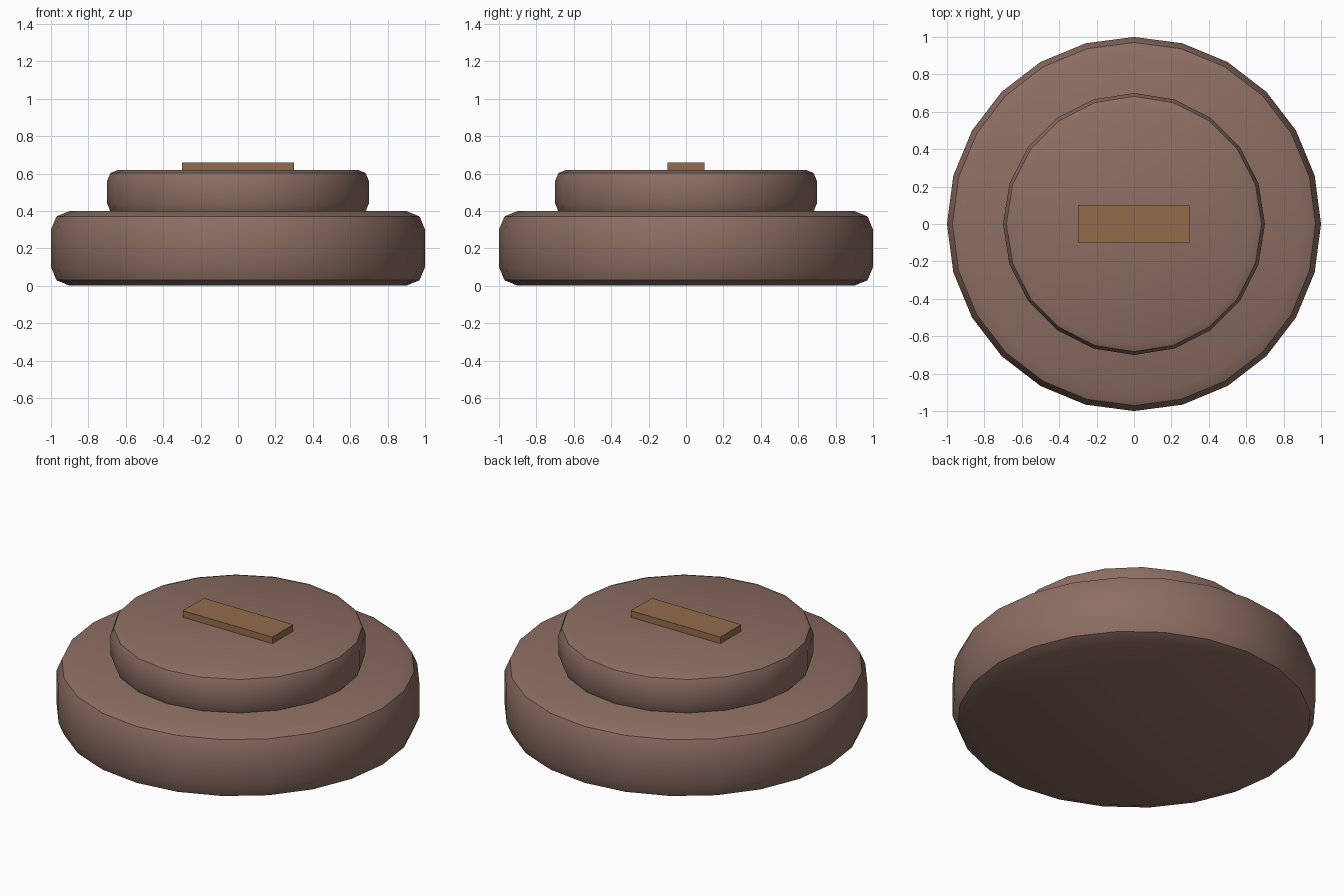
import bpy
from math import radians

if "Cube" in bpy.data.objects:
    bpy.data.objects.remove(bpy.data.objects["Cube"])


def material(name, rgb):
    m = bpy.data.materials.new(name)
    m.diffuse_color = (*rgb, 1)
    m.use_nodes = True
    m.node_tree.nodes["Principled BSDF"].inputs["Base Color"].default_value = m.diffuse_color
    return m


brown = material("warm_brown", (0.266, 0.156, 0.125))
tan = material("golden_brown", (0.29, 0.15, 0.068))


def disc(name, sides, radius, z0, z1, bevel):
    """Cylinder with rounded top and bottom rims and smooth shading."""
    bpy.ops.mesh.primitive_cylinder_add(vertices=sides, radius=radius, depth=z1 - z0,
                                        location=(0, 0, (z0 + z1) / 2))
    ob = bpy.context.object
    ob.name = name
    ob.data.materials.append(brown)
    mod = ob.modifiers.new("rounded_rim", 'BEVEL')
    mod.width = bevel
    mod.segments = 2
    mod.limit_method = 'ANGLE'
    mod.angle_limit = radians(30)
    bpy.ops.object.modifier_apply(modifier=mod.name)
    bpy.ops.object.shade_smooth_by_angle(angle=radians(40))


# Wide lower disc and narrower upper disc
disc("lower_disc", 24, 1.0, 0.0, 0.4, 0.1)
disc("upper_disc", 20, 0.7, 0.38, 0.62, 0.06)

# Flat bar on top
bpy.ops.mesh.primitive_cube_add(size=1, location=(0, 0, 0.635))
bar = bpy.context.object
bar.name = "top_bar"
bar.scale = (0.6, 0.2, 0.05)
bpy.ops.object.transform_apply(location=False, rotation=False, scale=True)
bar.data.materials.append(tan)
